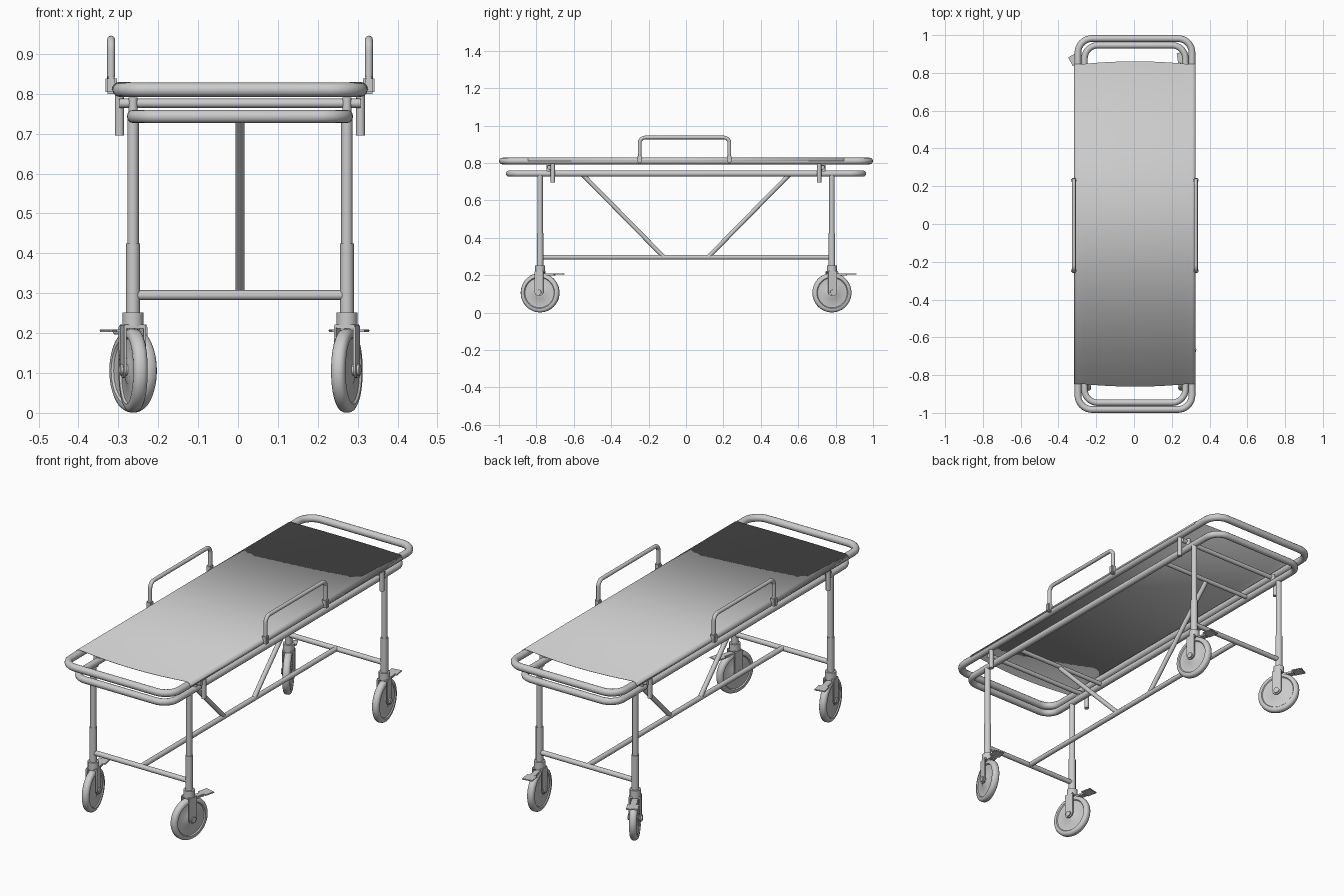
import bpy, bmesh, math
from mathutils import Matrix, Vector

cube = bpy.data.objects.get("Cube")
if cube:
    bpy.data.objects.remove(cube)

grey = bpy.data.materials.new("light_grey")
grey.use_nodes = True
COLOUR = (0.6, 0.6, 0.6, 1)
grey.diffuse_color = COLOUR
grey.node_tree.nodes["Principled BSDF"].inputs["Base Color"].default_value = COLOUR

CX = 0.005      # middle of the frame
LEG_X = 0.268
LEG_Y = 0.78


def select(obj):
    bpy.ops.object.select_all(action='DESELECT')
    obj.select_set(True)
    bpy.context.view_layer.objects.active = obj


def finish(name, bm, matrix=Matrix()):
    bmesh.ops.recalc_face_normals(bm, faces=bm.faces)
    mesh = bpy.data.meshes.new(name)
    bm.to_mesh(mesh)
    bm.free()
    mesh.materials.append(grey)
    obj = bpy.data.objects.new(name, mesh)
    bpy.context.collection.objects.link(obj)
    obj.matrix_world = matrix
    select(obj)
    bpy.ops.object.shade_smooth_by_angle(angle=math.radians(35))
    return obj


def rounded(points, radius, closed=False, steps=8):
    """Replace the corners of a path with smooth bends."""
    pts = [Vector(p) for p in points]
    path = []
    for i, p in enumerate(pts):
        if not closed and i in (0, len(pts) - 1):
            path.append(p)
            continue
        a = (pts[i - 1] - p).normalized()
        b = (pts[(i + 1) % len(pts)] - p).normalized()
        centre = p + (a + b) * radius
        for k in range(steps + 1):
            t = k / steps * math.pi / 2
            path.append(centre - b * radius * math.cos(t) - a * radius * math.sin(t))
    return path


def tube(name, path, radius, closed=False):
    curve = bpy.data.curves.new(name, 'CURVE')
    curve.dimensions = '3D'
    curve.bevel_depth = radius
    curve.bevel_resolution = 4
    curve.use_fill_caps = not closed
    spline = curve.splines.new('POLY')
    spline.points.add(len(path) - 1)
    for point, co in zip(spline.points, path):
        point.co = (*co, 1)
    spline.use_cyclic_u = closed
    curve.materials.append(grey)
    obj = bpy.data.objects.new(name, curve)
    bpy.context.collection.objects.link(obj)
    select(obj)
    bpy.ops.object.convert(target='MESH')
    bpy.ops.object.shade_smooth_by_angle(angle=math.radians(35))


def box(name, size, centre, matrix=Matrix(), bevel=0.003):
    bm = bmesh.new()
    bmesh.ops.create_cube(bm, size=1)
    bmesh.ops.scale(bm, vec=size, verts=bm.verts)
    bmesh.ops.translate(bm, vec=centre, verts=bm.verts)
    if bevel:
        bmesh.ops.bevel(bm, geom=bm.edges[:], offset=bevel, segments=2, affect='EDGES')
    return finish(name, bm, matrix)


def lathe_x(name, profile, centre, matrix, sides=48):
    """Revolve (x, radius) points about the X axis."""
    bm = bmesh.new()
    verts = [bm.verts.new((x, 0, r)) for x, r in profile]
    edges = [bm.edges.new(pair) for pair in zip(verts, verts[1:])]
    bmesh.ops.spin(bm, geom=verts + edges, cent=(0, 0, 0), axis=(1, 0, 0),
                   angle=math.tau, steps=sides)
    bmesh.ops.remove_doubles(bm, verts=bm.verts, dist=0.0002)
    bmesh.ops.translate(bm, vec=centre, verts=bm.verts)
    return finish(name, bm, matrix)


def frame_loop(name, half_x, half_y, z, bend, radius):
    corners = [(CX - half_x, -half_y, z), (CX + half_x, -half_y, z),
               (CX + half_x, half_y, z), (CX - half_x, half_y, z)]
    tube(name, rounded(corners, bend, True), radius, True)


# Two rounded rectangular frames
frame_loop("upper_frame", 0.302, 0.982, 0.81, 0.075, 0.0178)
frame_loop("lower_frame", 0.267, 0.946, 0.743, 0.07, 0.0168)

# Fabric sheet wrapped over the side tubes, with bowed ends
wrap = [(CX - 0.302 + 0.0187 * math.cos(a), 0.81 + 0.0187 * math.sin(a))
        for a in [math.pi * (1 - k / 16) for k in range(9)]]
middle = [(CX - 0.302 + 0.604 * k / 16, 0.8287 - 0.006 * math.sin(math.pi * k / 16))
          for k in range(1, 16)]
section = wrap + middle + [(2 * CX - x, z) for x, z in reversed(wrap)]
bm = bmesh.new()
rows = []
for side in (-1, 1):
    rows.append([bm.verts.new((x, side * (0.846 + 0.015 * max(0, 1 - ((x - CX) / 0.285) ** 2)), z))
                 for x, z in section])
for i in range(len(section) - 1):
    bm.faces.new((rows[0][i], rows[0][i + 1], rows[1][i + 1], rows[1][i]))
sheet = finish("fabric_sheet", bm)
solid = sheet.modifiers.new("thickness", 'SOLIDIFY')
solid.thickness = 0.002
solid.offset = 0

# Side rails with their clamps
for side, word in ((-1, "right"), (1, "left")):
    x = CX + side * 0.323
    ends = (-0.248, 0.232)
    tube(word + "_side_rail", rounded([(x, ends[0], 0.82), (x, ends[0], 0.936),
                                       (x, ends[1], 0.936), (x, ends[1], 0.82)], 0.03), 0.0098)
    for y in ends:
        box(word + "_rail_clamp", (0.029, 0.024, 0.044), (x, y, 0.821), bevel=0.005)

# Undercarriage: long beam, braces and cross bars
tube("long_beam", [(CX, -LEG_Y, 0.296), (CX, LEG_Y, 0.296)], 0.0125)
for end, word in ((-1, "front"), (1, "back")):
    tube(word + "_low_cross_bar", [(CX - LEG_X, end * LEG_Y, 0.295),
                                   (CX + LEG_X, end * LEG_Y, 0.295)], 0.0125)
    tube(word + "_brace", [(CX, end * 0.55, 0.735), (CX, end * 0.12, 0.298)], 0.0115)
    tube(word + "_brace_bar", [(CX - 0.267, end * 0.55, 0.743),
                               (CX + 0.267, end * 0.55, 0.743)], 0.011)
    tube(word + "_support_bar", [(CX - 0.302, end * 0.73, 0.776),
                                 (CX + 0.302, end * 0.73, 0.776)], 0.0115)
    for side in (-1, 1):
        x = CX + side * 0.302
        tube(word + "_bracket", [(x, end * 0.712, 0.695), (x, end * 0.712, 0.81)], 0.0115)
        x = CX + side * LEG_X
        tube(word + "_stub", [(x, end * 0.735, 0.745), (x, end * 0.735, 0.79)], 0.0115)

# Tyre outline and recessed wheel faces
half_wheel = [(0.0155, 0.0), (0.0155, 0.03), (0.0125, 0.035), (0.0125, 0.08),
              (0.0175, 0.084), (0.0175, 0.094), (0.013, 0.1015), (0.006, 0.105)]
wheel = half_wheel + [(-x, r) for x, r in reversed(half_wheel)]
axle = [(-0.034, 0), (-0.034, 0.014), (0.034, 0.014), (0.034, 0)]


def fork_plate(x, matrix):
    bm = bmesh.new()
    outline = [(0.024, 0.215), (-0.024, 0.215)]
    outline += [(-0.024 * math.cos(a), 0.112 - 0.024 * math.sin(a))
                for a in [math.pi * k / 12 for k in range(13)]]
    face = bm.faces.new([bm.verts.new((x - 0.003, y, z)) for y, z in outline])
    new = bmesh.ops.extrude_face_region(bm, geom=[face])["geom"]
    bmesh.ops.translate(bm, vec=(0.006, 0, 0),
                        verts=[v for v in new if isinstance(v, bmesh.types.BMVert)])
    finish("caster_fork_plate", bm, matrix)


# Legs, each with its swivelled caster and brake pedal
casters = [(-1, -1, -12), (1, -1, 14), (-1, 1, -28), (1, 1, -9)]
for side, end, swivel in casters:
    x, y = CX + side * LEG_X, end * LEG_Y
    word = ("front_" if end < 0 else "back_") + ("left_" if side > 0 else "right_")
    tube(word + "leg", [(x, y, 0.4), (x, y, 0.745)], 0.0145)
    tube(word + "leg_sleeve", [(x, y, 0.24), (x, y, 0.425)], 0.0175)
    tube(word + "swivel", [(x, y, 0.216), (x, y, 0.252)], 0.0265)
    m = Matrix.Translation((x, y, 0)) @ Matrix.Rotation(math.radians(-swivel), 4, 'Z')
    lathe_x(word + "wheel", wheel, (0, 0, 0.106), m)
    lathe_x(word + "axle", axle, (0, 0, 0.108), m, 20)
    for s in (-1, 1):
        fork_plate(s * 0.025, m)
    box(word + "fork_bridge", (0.056, 0.048, 0.009), (0, 0, 0.2165), m, 0.002)
    box(word + "pedal_arm", (0.03, 0.06, 0.012), (0, 0.05, 0.203), m, 0.002)
    box(word + "brake_pedal", (0.055, 0.055, 0.006), (0, 0.103, 0.206), m, 0.002)
